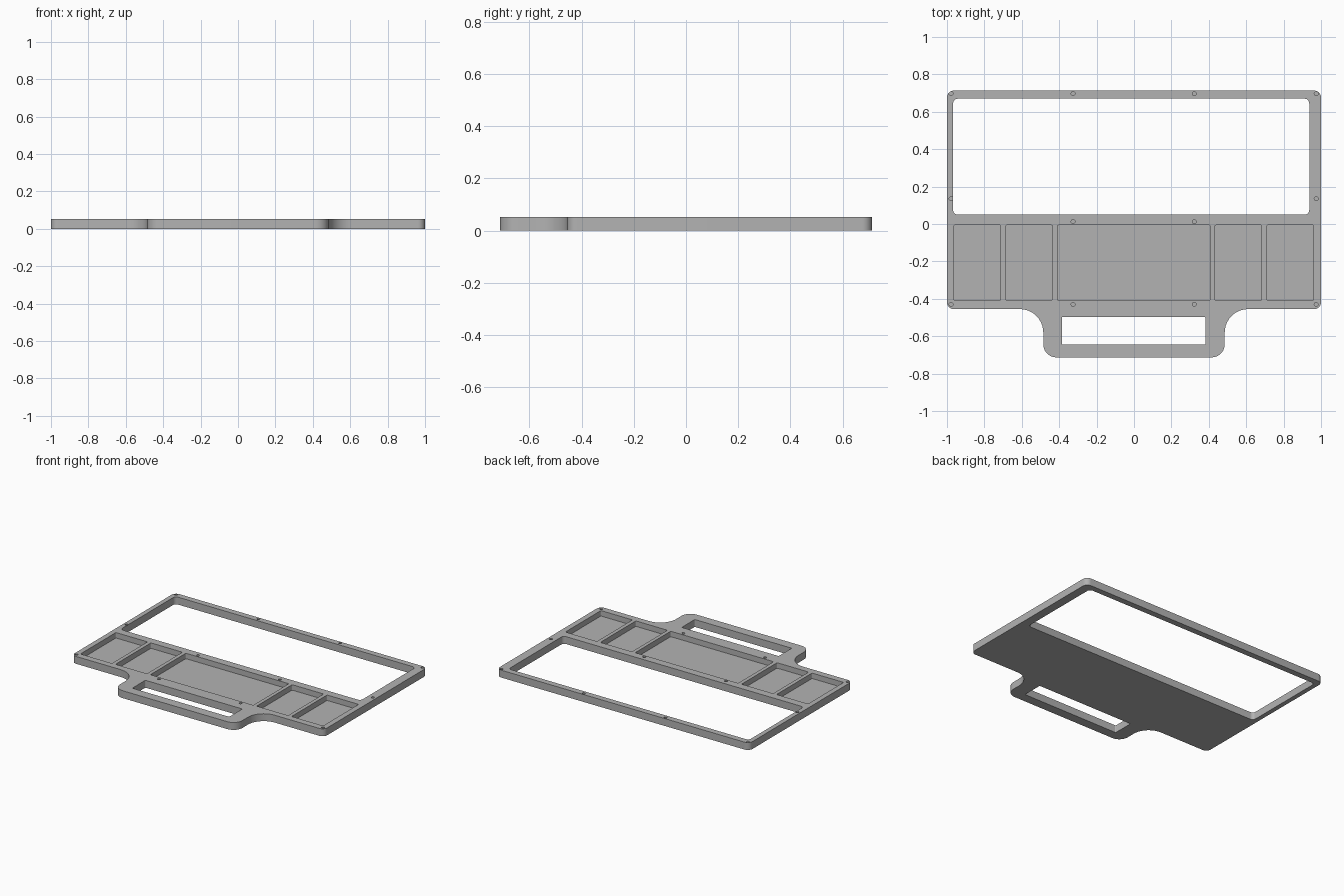
import bpy
import bmesh
from math import cos, sin, pi
from mathutils import Vector

if "Cube" in bpy.data.objects:
    bpy.data.objects.remove(bpy.data.objects["Cube"], do_unlink=True)

THICK = 0.053
FLOOR = 0.014      # floor height of the shallow trays
HOLE_FLOOR = 0.02  # bottom of the blind screw holes
ABOVE = THICK + 0.05

grey = bpy.data.materials.new("plain grey")
grey.use_nodes = True
grey.diffuse_color = (0.45, 0.45, 0.45, 1)
grey.node_tree.nodes["Principled BSDF"].inputs["Base Color"].default_value = (0.45, 0.45, 0.45, 1)


def fillet(corners, steps=10):
    """Round each right-angled corner (x, y, radius) of an outline."""
    points = []
    for i, (x, y, r) in enumerate(corners):
        p = Vector((x, y))
        u = (Vector(corners[i - 1][:2]) - p).normalized()
        v = (Vector(corners[(i + 1) % len(corners)][:2]) - p).normalized()
        centre = p + r * (u + v)
        for s in range(steps + 1):
            t = s / steps * pi / 2
            points.append(centre - r * (v * cos(t) + u * sin(t)))
    return points


def rounded_box(x0, x1, y0, y1, r):
    return fillet([(x0, y0, r), (x1, y0, r), (x1, y1, r), (x0, y1, r)], 6)


def circle(x, y, r, sides=20):
    return [Vector((x + r * cos(2 * pi * i / sides), y + r * sin(2 * pi * i / sides)))
            for i in range(sides)]


def add_prism(bm, points, z0, z1):
    face = bm.faces.new([bm.verts.new((p.x, p.y, z0)) for p in points])
    top = bmesh.ops.extrude_face_region(bm, geom=[face])["geom"]
    verts = [g for g in top if isinstance(g, bmesh.types.BMVert)]
    bmesh.ops.translate(bm, vec=(0, 0, z1 - z0), verts=verts)


def make_object(name, prisms):
    bm = bmesh.new()
    for points, z0, z1 in prisms:
        add_prism(bm, points, z0, z1)
    bmesh.ops.recalc_face_normals(bm, faces=bm.faces[:])
    mesh = bpy.data.meshes.new(name)
    bm.to_mesh(mesh)
    bm.free()
    mesh.materials.append(grey)
    obj = bpy.data.objects.new(name, mesh)
    bpy.context.collection.objects.link(obj)
    return obj


# Plate with the handle flared out of its front edge
outline = fillet([
    (-1, 0.713, 0.037), (-1, -0.455, 0.037),
    (-0.485, -0.455, 0.125), (-0.485, -0.713, 0.07),
    (0.485, -0.713, 0.07), (0.485, -0.455, 0.125),
    (1, -0.455, 0.037), (1, 0.713, 0.037)])
panel = make_object("panel_frame", [(outline, 0, THICK)])

# Openings right through: large window and handle grip
openings = [(rounded_box(-0.967, 0.937, 0.05, 0.67, 0.025), -0.05, ABOVE),
            (rounded_box(-0.386, 0.382, -0.645, -0.497, 0.006), -0.05, ABOVE)]

# Row of five shallow trays
trays = [(rounded_box(x0, x1, -0.408, -0.006, 0.007), FLOOR, ABOVE)
         for x0, x1 in [(-0.963, -0.713), (-0.686, -0.436), (-0.409, 0.407),
                        (0.433, 0.683), (0.71, 0.96)]]

# Blind screw holes along the rails
SIDES, INNER = (-0.978, 0.974), (-0.326, 0.322)
spots = [(x, y) for x in SIDES for y in (0.697, 0.135, -0.43)]
spots += [(x, y) for x in INNER for y in (0.697, 0.013, -0.43)]
holes = [(circle(x, y, 0.0105), HOLE_FLOOR, ABOVE) for x, y in spots]

# Cut everything out, then bake the result and drop the cutter
cutter = make_object("cutter", openings + trays + holes)
cutter.hide_render = True
cut = panel.modifiers.new("cut", "BOOLEAN")
cut.operation = "DIFFERENCE"
cut.solver = "EXACT"
cut.object = cutter
bpy.context.view_layer.update()
baked = bpy.data.meshes.new_from_object(
    panel.evaluated_get(bpy.context.evaluated_depsgraph_get()))
panel.modifiers.clear()
panel.data = baked
bpy.data.objects.remove(cutter, do_unlink=True)

# Smooth the rounded corners, keep the rims crisp
bpy.ops.object.select_all(action="DESELECT")
panel.select_set(True)
bpy.context.view_layer.objects.active = panel
bpy.ops.object.shade_smooth_by_angle(angle=pi / 6)
